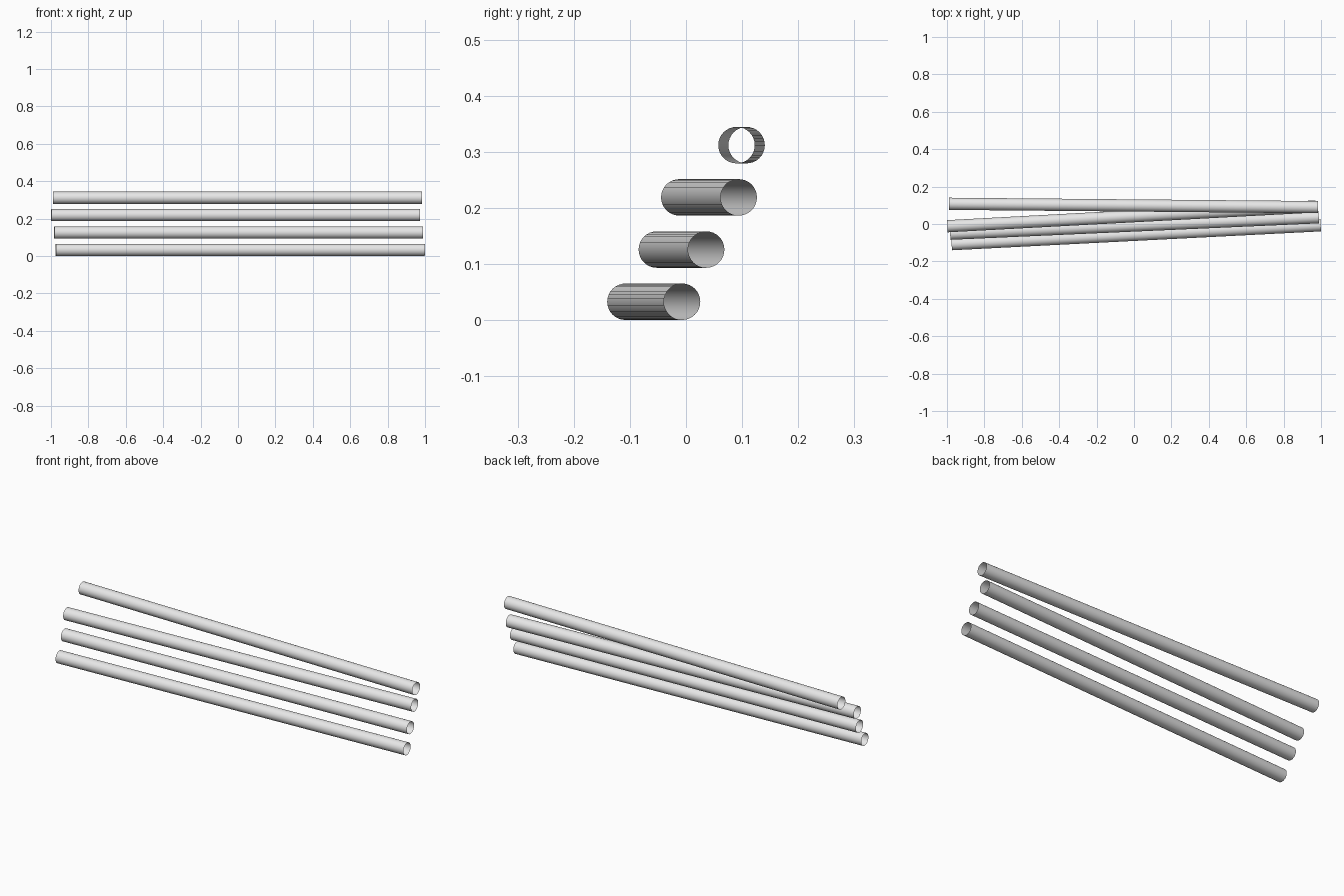
import bpy
from mathutils import Vector

cube = bpy.data.objects.get("Cube")
if cube:
    bpy.data.objects.remove(cube, do_unlink=True)

RADIUS = 0.0325
SIDES = 32

# Single pale grey finish
grey = bpy.data.materials.new("pale_grey")
grey.use_nodes = True
colour = (0.8, 0.8, 0.8, 1)
grey.diffuse_color = colour
grey.node_tree.nodes["Principled BSDF"].inputs["Base Color"].default_value = colour


def add_tube(name, start, end):
    """Open-ended thin tube between two points."""
    a, b = Vector(start), Vector(end)
    axis = b - a
    bpy.ops.mesh.primitive_cylinder_add(
        vertices=SIDES, radius=RADIUS, depth=axis.length,
        end_fill_type='NOTHING', location=(a + b) / 2,
        rotation=axis.to_track_quat('Z', 'Y').to_euler())
    tube = bpy.context.object
    tube.name = name
    tube.data.materials.append(grey)
    bpy.ops.object.shade_smooth_by_angle()


# Four level tubes, stacked with gaps and slightly fanned
# name, height, right end (x, y), left end (x, y)
tubes = [
    ("bottom_tube", 0.033, (-0.975, -0.108), (0.998, -0.007)),
    ("lower_middle_tube", 0.126, (-0.983, -0.052), (0.988, 0.036)),
    ("upper_middle_tube", 0.219, (-0.998, -0.012), (0.972, 0.094)),
    ("top_tube", 0.312, (-0.989, 0.108), (0.984, 0.09)),
]
for name, z, right, left in tubes:
    add_tube(name, (*right, z), (*left, z))
